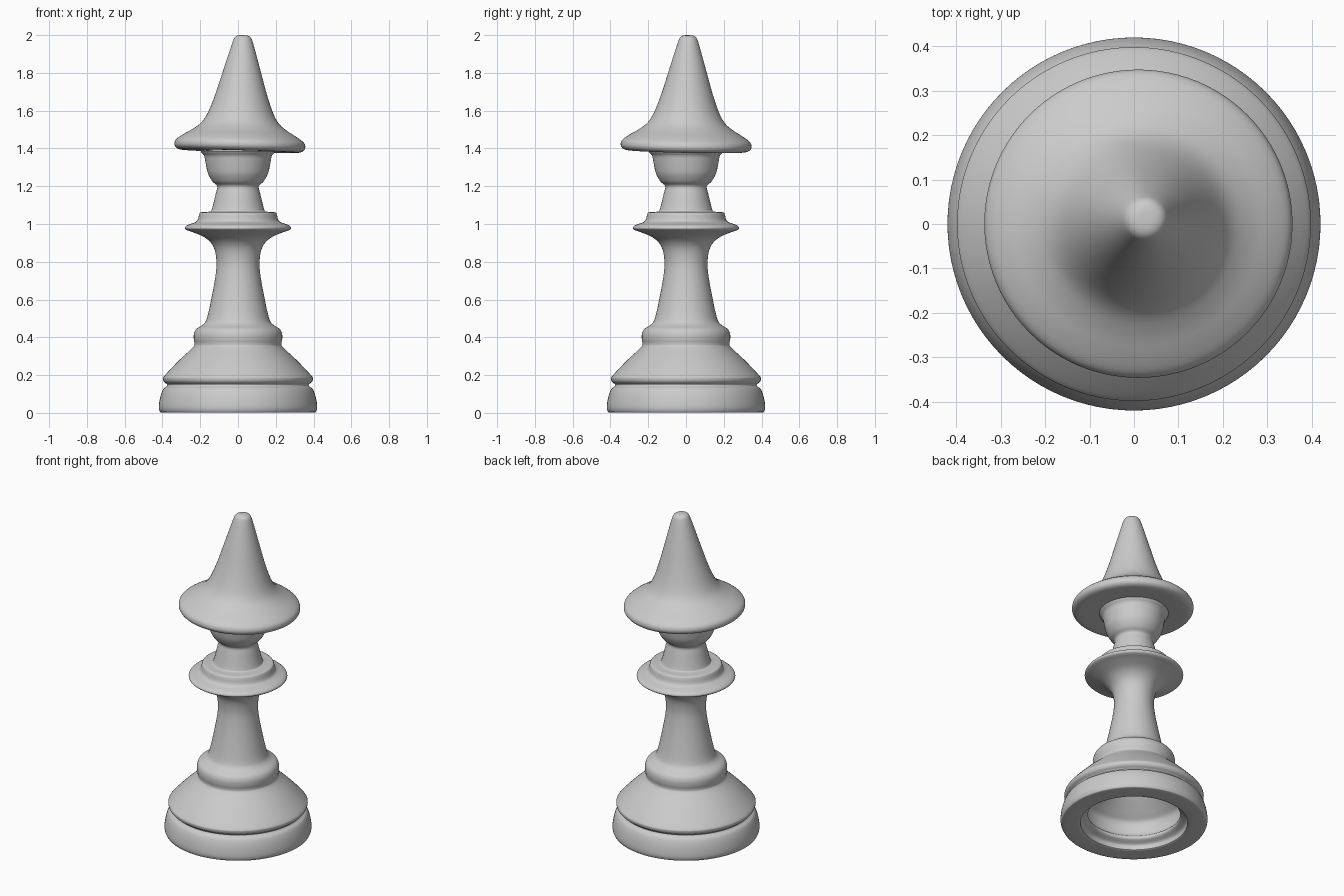
import bpy, bmesh, math


def smooth_profile(pts, steps=4):
    # Catmull-Rom curve through the profile points (radius, height)
    out = []
    for i in range(len(pts) - 1):
        p0, p1 = pts[max(i - 1, 0)], pts[i]
        p2, p3 = pts[i + 1], pts[min(i + 2, len(pts) - 1)]
        for s in range(steps):
            t = s / steps
            out.append([0.5 * (2 * b + (c - a) * t + (2 * a - 5 * b + 4 * c - d) * t * t
                               + (3 * b - a - 3 * c + d) * t ** 3)
                        for a, b, c, d in zip(p0, p1, p2, p3)])
    return out + [list(pts[-1])]


def lathe(name, pts, segments=96):
    bm = bmesh.new()
    vs = [bm.verts.new((max(r, 0), 0, z)) for r, z in smooth_profile(pts)]
    edges = [bm.edges.new(e) for e in zip(vs, vs[1:])]
    bmesh.ops.spin(bm, geom=vs + edges, cent=(0, 0, 0), axis=(0, 0, 1),
                   angle=math.tau, steps=segments)
    bmesh.ops.remove_doubles(bm, verts=bm.verts, dist=1e-5)
    bmesh.ops.recalc_face_normals(bm, faces=bm.faces)
    mesh = bpy.data.meshes.new(name)
    bm.to_mesh(mesh)
    bm.free()
    ob = bpy.data.objects.new(name, mesh)
    bpy.context.collection.objects.link(ob)
    bpy.ops.object.select_all(action='DESELECT')
    ob.select_set(True)
    bpy.context.view_layer.objects.active = ob
    bpy.ops.object.shade_smooth_by_angle(angle=math.radians(50))
    return ob


# Body: hollow base, stem, collar, neck and round head
lathe("body", [
    (0, .46), (.06, .43), (.11, .36), (.16, .29), (.25, .21), (.29, .17), (.29, .10),
    (.268, .075), (.265, .055), (.30, .035), (.305, .012), (.315, .002),
    (.40, .002), (.416, .012), (.419, .04), (.41, .09), (.395, .127), (.378, .14),
    (.374, .15), (.39, .162), (.397, .178), (.388, .198), (.31, .28), (.24, .345),
    (.23, .365), (.234, .39), (.233, .42), (.22, .445), (.185, .468), (.165, .50),
    (.142, .60), (.12, .72), (.114, .80), (.128, .875), (.17, .925), (.235, .955),
    (.272, .968), (.281, .98), (.268, .994), (.225, 1.01), (.212, 1.025),
    (.205, 1.052), (.195, 1.062), (.15, 1.066), (.138, 1.08), (.118, 1.16),
    (.11, 1.20), (.135, 1.225), (.158, 1.265), (.169, 1.31), (.178, 1.36),
    (.185, 1.39), (0, 1.395)])

# Pointed wide-brimmed hat, slightly tilted
hat = lathe("hat", [
    (0, .006), (.18, .004), (.29, 0), (.325, .004), (.343, .018), (.346, .038),
    (.335, .058), (.30, .083), (.25, .113), (.205, .15), (.172, .205), (.137, .30),
    (.104, .41), (.073, .515), (.053, .58), (.042, .603), (.025, .613), (0, .615)])
hat.location = (.009, 0, 1.385)
hat.rotation_euler = (-.020, .028, 0)
